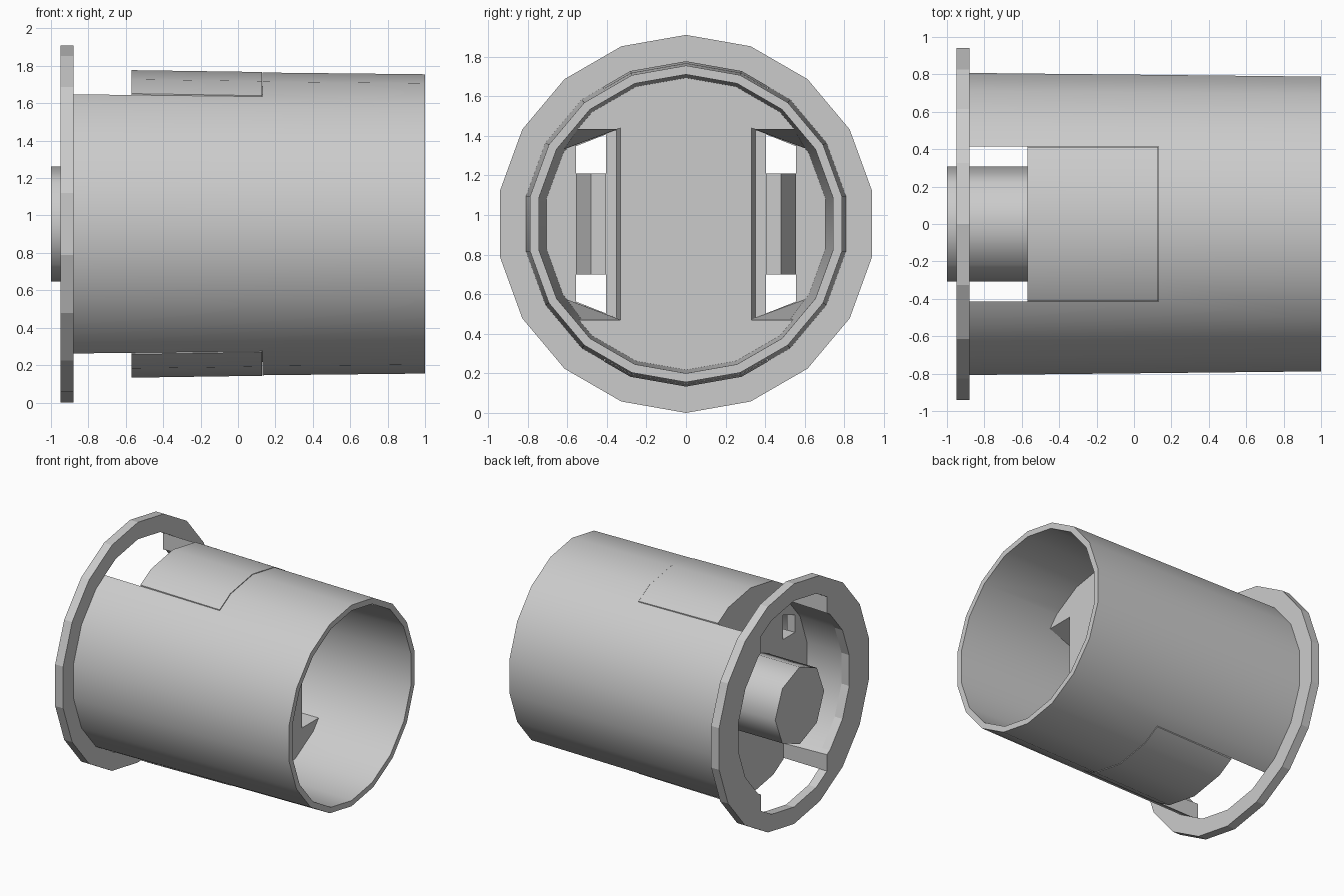
import bpy, bmesh, math

if "Cube" in bpy.data.objects:
    bpy.data.objects.remove(bpy.data.objects["Cube"])

AXIS_Z = 0.955
SIDES = 18

grey = bpy.data.materials.new("plain grey")
grey.use_nodes = True
colour = (0.6, 0.6, 0.6, 1)
grey.diffuse_color = colour
grey.node_tree.nodes["Principled BSDF"].inputs["Base Color"].default_value = colour


def circle(r, n=SIDES):
    steps = [2 * math.pi * i / n for i in range(n)]
    return [(r * math.sin(a), r * math.cos(a)) for a in steps]


def loft(name, sections, ring=False):
    """Join (x, outline) sections along x; a ring closes on its first section."""
    bm = bmesh.new()
    loops = [[bm.verts.new((x, y, AXIS_Z + z)) for y, z in pts] for x, pts in sections]
    pairs = list(zip(loops, loops[1:]))
    if ring:
        pairs.append((loops[-1], loops[0]))
    else:
        bm.faces.new(loops[0])
        bm.faces.new(loops[-1])
    for a, b in pairs:
        for i in range(len(a)):
            j = (i + 1) % len(a)
            bm.faces.new((a[i], a[j], b[j], b[i]))
    bmesh.ops.recalc_face_normals(bm, faces=bm.faces[:])
    mesh = bpy.data.meshes.new(name)
    bm.to_mesh(mesh)
    bm.free()
    mesh.materials.append(grey)
    obj = bpy.data.objects.new(name, mesh)
    bpy.context.collection.objects.link(obj)
    return obj


def activate(obj):
    bpy.ops.object.select_all(action="DESELECT")
    obj.select_set(True)
    bpy.context.view_layer.objects.active = obj


def cut(obj, sections):
    cutter = loft("cutter", sections)
    cutter.hide_render = True
    mod = obj.modifiers.new("cut", "BOOLEAN")
    mod.operation = "DIFFERENCE"
    mod.solver = "EXACT"
    mod.object = cutter
    activate(obj)
    bpy.ops.object.modifier_apply(modifier=mod.name)
    bpy.data.objects.remove(cutter)


def smooth(obj, degrees=30):
    activate(obj)
    bpy.ops.object.shade_smooth_by_angle(angle=math.radians(degrees))


def box(y0, y1, z_at_y0, z_at_y1):
    """Outline symmetric about the axis height, tapering from y0 to y1."""
    return [(y0, -z_at_y0), (y1, -z_at_y1), (y1, z_at_y1), (y0, z_at_y0)]


def arch(half, base, r, side=1):
    """Faceted segment of the tube wall between -half and half in y."""
    y, z = r * math.sin(math.radians(20)), r * math.cos(math.radians(20))
    edge = z - (half - y) * math.tan(math.radians(30))
    pts = [(-half, base), (-half, edge), (-y, z), (0, r), (y, z), (half, edge), (half, base)]
    return [(py, side * pz) for py, pz in pts]


# Tapered outer tube with long slots above and below
tube = loft("outer_tube", [(-0.88, circle(0.82)), (1, circle(0.80)),
                           (1, circle(0.755)), (-0.88, circle(0.707))], ring=True)
slot = box(-0.415, 0.415, 1.1, 1.1)
cut(tube, [(-1.1, slot), (0.13, slot)])
smooth(tube)

# End flange, opened where the slots pass through it
flange = loft("end_flange", [(-0.95, circle(0.955)), (-0.88, circle(0.955)),
                             (-0.88, circle(0.707)), (-0.95, circle(0.705))], ring=True)
for side in (1, -1):
    opening = arch(0.415, 0.3, 0.82, side)
    cut(flange, [(-1.1, opening), (-0.8, opening)])

# Inner plug with a deep window and a floor hole on each side
plug = loft("inner_plug", [(-0.57, circle(0.72)), (0.33, circle(0.743))])
for s in (1, -1):
    mouth = box(s * 0.33, s * 0.85, 0.485, 0.485)
    floor = box(s * 0.35, s * 0.85, 0.475, 0.29)
    cut(plug, [(-0.5, floor), (0.36, mouth)])
    hole = box(s * 0.405, s * 0.555, 0.452, 0.393)
    cut(plug, [(-0.65, hole), (-0.45, hole)])
smooth(plug)

# Tongues of the plug that fill the tube slots
for label, side in (("upper", 1), ("lower", -1)):
    tongue = loft(label + "_tongue", [(-0.57, arch(0.412, 0.55, 0.822, side)),
                                      (0.127, arch(0.412, 0.55, 0.812, side))])
    smooth(tongue)

# Ramped catch inside each window
for label, s in (("left", 1), ("right", -1)):
    wide = box(s * 0.405, s * 0.555, 0.255, 0.255)
    tip = box(s * 0.405, s * 0.48, 0.255, 0.255)
    loft("catch_" + label, [(-0.57, wide), (-0.2, wide), (0, tip)])

# Central push button
button = loft("push_button", [(-1, circle(0.307, 8)), (-0.53, circle(0.307, 8))])
smooth(button, 50)
